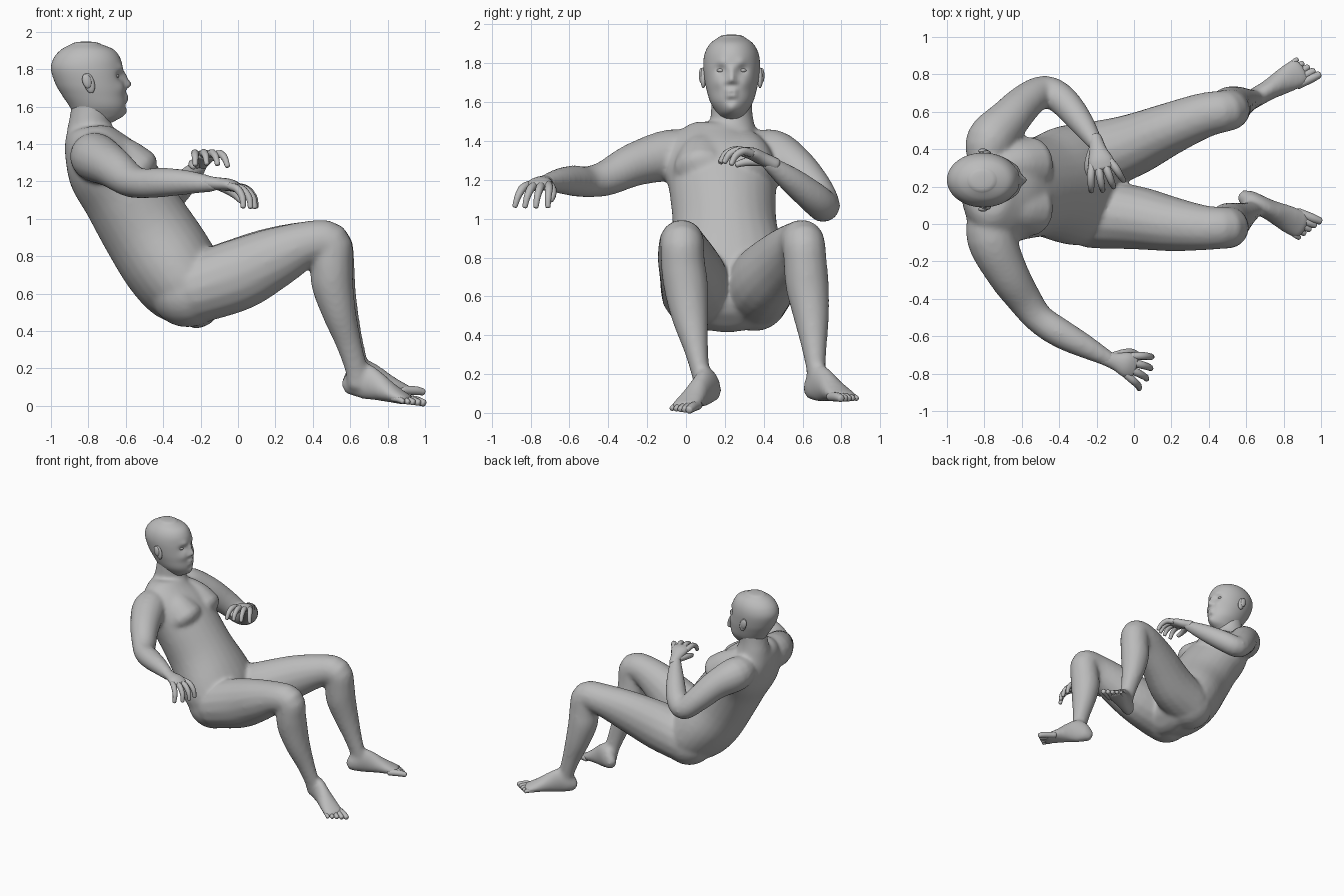
import bpy, bmesh, math
from mathutils import Vector, Matrix

default_cube = bpy.data.objects.get("Cube")
if default_cube:
    bpy.data.objects.remove(default_cube, do_unlink=True)

Y, Z = Vector((0, 1, 0)), Vector((0, 0, 1))
MID = .235  # sideways centre of the head

clay = bpy.data.materials.new("clay_grey")
clay.use_nodes = True
clay.diffuse_color = (.5, .5, .5, 1)
clay.node_tree.nodes["Principled BSDF"].inputs["Base Color"].default_value = clay.diffuse_color


def catmull(p0, p1, p2, p3, t):
    return [(2 * b + (c - a) * t + (2 * a - 5 * b + 4 * c - d) * t * t
             + (3 * b - a - 3 * c + d) * t ** 3) / 2 for a, b, c, d in zip(p0, p1, p2, p3)]


def loft(bm, rings, side, segments=16, steps=4, cap=.6, axis=None):
    """Skin elliptical rings (x, y, z, half width along side, half depth) with round ends."""
    padded = [rings[0], *rings, rings[-1]]
    path = [catmull(*padded[i:i + 4], s / steps)
            for i in range(len(rings) - 1) for s in range(steps)] + [rings[-1]]
    frames = []
    for i, p in enumerate(path):
        before, after = path[max(i - 1, 0)], path[min(i + 1, len(path) - 1)]
        tangent = axis or (Vector(after[:3]) - Vector(before[:3])).normalized()
        u = (side - tangent * side.dot(tangent)).normalized()
        frames.append((Vector(p[:3]), tangent, u, tangent.cross(u), p[3], p[4]))

    def ended(frame, sign):
        c, t, u, v, a, b = frame
        for angle in (.4, .8, 1.2):
            k = math.cos(angle)
            yield c + t * sign * math.sin(angle) * cap * min(a, b), t, u, v, a * k, b * k

    frames = list(ended(frames[0], -1))[::-1] + frames + list(ended(frames[-1], 1))
    loops = []
    for c, t, u, v, a, b in frames:
        turn = [math.tau * j / segments for j in range(segments)]
        loops.append([bm.verts.new(c + u * a * math.cos(w) + v * b * math.sin(w)) for w in turn])
    for low, high in zip(loops, loops[1:]):
        for j in range(segments):
            k = (j + 1) % segments
            bm.faces.new((low[j], low[k], high[k], high[j]))
    bm.faces.new(loops[0][::-1])
    bm.faces.new(loops[-1])


def ball(bm, centre, size, tilt=0):
    place = Matrix.Translation(centre) @ Matrix.Rotation(tilt, 4, 'Y') @ Matrix.Diagonal((*size, 1))
    bmesh.ops.create_uvsphere(bm, u_segments=20, v_segments=12, radius=1, matrix=place)


def finish(bm, name):
    bmesh.ops.recalc_face_normals(bm, faces=bm.faces)
    for face in bm.faces:
        face.smooth = True
    mesh = bpy.data.meshes.new(name)
    bm.to_mesh(mesh)
    bm.free()
    mesh.materials.append(clay)
    obj = bpy.data.objects.new(name, mesh)
    bpy.context.collection.objects.link(obj)
    return obj


def limb(bm, points, side):
    loft(bm, [(*p, p[3]) if len(p) == 4 else p for p in points], side)


# Torso and neck
body = bmesh.new()
loft(body, [
    (-.17, .21, .53, .25, .14), (-.27, .21, .63, .32, .225), (-.37, .21, .765, .315, .25),
    (-.49, .2, .95, .27, .245), (-.61, .19, 1.14, .275, .23), (-.71, .19, 1.28, .3, .213),
    (-.77, .21, 1.39, .25, .165), (-.79, MID, 1.47, .13, .128), (-.79, MID, 1.54, .108, .11),
    (-.78, MID, 1.64, .105, .105)], Y, segments=28)
for sign in (-1, 1):
    # Breast and buttock
    limb(body, [(-.7, .2 + sign * .1, 1.37, .1), (-.62, .2 + sign * .115, 1.31, .13),
                (-.555, .2 + sign * .118, 1.245, .15)], Y)
    ball(body, (-.27, .21 + sign * .14, .605), (.2, .185, .185))

# Arms, from shoulder to wrist
limb(body, [(-.78, .1, 1.34, .1), (-.765, -.07, 1.33, .132), (-.677, -.262, 1.28, .113),
            (-.583, -.408, 1.21, .093), (-.508, -.505, 1.19, .081), (-.4, -.58, 1.195, .08),
            (-.27, -.65, 1.195, .066), (-.12, -.73, 1.185, .04)], Z)
limb(body, [(-.78, .32, 1.34, .1), (-.77, .44, 1.33, .132), (-.67, .558, 1.26, .113),
            (-.57, .66, 1.15, .097), (-.475, .71, 1.065, .085), (-.38, .66, 1.105, .083),
            (-.28, .54, 1.2, .068), (-.2, .42, 1.29, .04)], Z)

# Legs, from hip to ankle
limb(body, [(-.24, .055, .62, .185), (0, .035, .7, .172, .192), (.2, 0, .793, .147, .163),
            (.37, -.02, .865, .122, .124), (.49, -.02, .87, .112, .115), (.5, -.015, .76, .115, .113),
            (.505, 0, .65, .115, .113), (.54, .02, .5, .097, .092), (.59, .05, .34, .066, .07),
            (.63, .075, .2, .047, .06), (.64, .09, .11, .045, .055)], Y)
limb(body, [(-.24, .36, .62, .185), (-.04, .41, .69, .172, .192), (.18, .505, .793, .142, .163),
            (.37, .58, .865, .122, .124), (.49, .605, .87, .112, .115), (.51, .615, .76, .112, .113),
            (.515, .625, .65, .112, .113), (.55, .645, .5, .093, .094), (.6, .66, .34, .066, .07),
            (.64, .67, .2, .047, .06), (.64, .67, .13, .045, .055)], Y)


def foot(name, heel, heading, inner, heel_lift, toe_lift):
    """Foot sole and instep join the body skin; the toes stay separate."""
    d = Vector((math.cos(heading), math.sin(heading), 0))
    s = Z.cross(d) * inner  # towards the big toe

    def at(along, across, height, wide, thick):
        lift = heel_lift + (toe_lift - heel_lift) * along / .4
        return (*(Vector(heel) + d * along + s * across + Z * (height + lift)), wide, thick)

    loft(body, [at(.01, 0, .06, .04, .05), at(.05, 0, .08, .052, .08), at(.1, 0, .1, .053, .1),
                at(.17, 0, .085, .056, .085), at(.25, 0, .06, .07, .058),
                at(.33, 0, .037, .08, .036), at(.37, 0, .028, .074, .027)], s)
    toes = bmesh.new()
    for i in range(5):
        o, r = .055 - i * .027, .024 - .002 * i
        loft(toes, [at(.31, o, .03, r, r), at(.39 - i * .009, o * 1.12, .027, r, r),
                    at(.435 - i * .015, o * 1.2, .019, r * .8, r * .8)], s, segments=10)
    finish(toes, name + "_toes")


foot("right", (.575, .15, 0), -.46, 1, .045, 0)
foot("left", (.58, .635, 0), .53, -1, .05, .055)

# Fuse the trunk, limbs and feet into one soft skin
skin = finish(body, "body")
remesh = skin.modifiers.new("fuse", 'REMESH')
remesh.mode = 'VOXEL'
remesh.voxel_size = .013
remesh.use_smooth_shade = True
soften = skin.modifiers.new("soften", 'SMOOTH')
soften.factor = .5
soften.iterations = 14


def hand(name, wrist, ahead, thumbward, down):
    bm = bmesh.new()
    w, d, s, n = (Vector(v) for v in (wrist, ahead, thumbward, down))

    def at(along, across, drop, wide, thick):
        return (*(w + d * along + s * across + n * drop), wide, thick)

    # Palm and thumb
    loft(bm, [at(-.04, 0, 0, .036, .034), at(.03, 0, 0, .046, .034),
              at(.09, 0, 0, .066, .033), at(.135, 0, .01, .068, .026)], s)
    loft(bm, [at(.02, .025, .01, .025, .025), at(.07, .06, .03, .024, .023),
              at(.11, .078, .055, .02, .02), at(.14, .08, .08, .015, .015)], n, segments=10)
    # Four curled fingers
    for i, length in enumerate((.8, 1, 1.05, .95)):
        o = (i - 1.5) * .034
        loft(bm, [at(.11, o, .005, .021, .021), at(.11 + .06 * length, o * 1.4, .015, .021, .021),
                  at(.11 + .105 * length, o * 1.65, .055, .018, .018),
                  at(.11 + .12 * length, o * 1.8, .105, .014, .014)], s, segments=10)
    finish(bm, name)


hand("right_hand", (-.13, -.725, 1.19), (.94, -.28, -.1), (.28, .95, 0), (-.1, -.1, -1))
hand("left_hand", (-.2, .425, 1.295), (.22, -.9, .42), (-.96, -.22, 0), (.1, -.25, -.95))

# Head, as level rings of height, back, front and half width
head = bmesh.new()
profile = [(1.52, -.85, -.665, .06), (1.55, -.875, -.62, .08), (1.6, -.9, -.6, .11),
           (1.66, -.94, -.6, .128), (1.72, -.975, -.605, .14), (1.8, -1, -.615, .146),
           (1.86, -.985, -.63, .135), (1.905, -.945, -.665, .107), (1.935, -.89, -.735, .065)]
loft(head, [((b + f) / 2, MID, z, w, (f - b) / 2) for z, b, f, w in profile],
     Y, segments=72, steps=8, cap=.2, axis=Z)


def push(across, height, radius, amount):
    """Pull the face forward, or press it in, around one spot."""
    for v in head.verts:
        if v.co.x > -.76:
            gap = ((v.co.y - MID - across) ** 2 + (v.co.z - height) ** 2) / radius ** 2
            v.co.x += amount * math.exp(-gap)


# Brow, sockets, cheeks, nostrils and lips
for sign in (-1, 1):
    push(sign * .055, 1.765, .026, -.02)
    push(sign * .05, 1.805, .025, .009)
    push(sign * .07, 1.7, .03, .008)
    push(sign * .02, 1.705, .014, .01)
    push(sign * .014, 1.657, .016, .011)
    push(sign * .014, 1.632, .016, .01)
# Nose bridge and tip, mouth line and chin
push(0, 1.765, .02, .014)
push(0, 1.735, .018, .02)
push(0, 1.715, .018, .025)
push(0, 1.645, .008, -.006)
push(0, 1.61, .02, -.008)
push(0, 1.57, .028, .012)
finish(head, "head")

# Eyes and ears
for sign, label in ((-1, "right"), (1, "left")):
    eye = bmesh.new()
    ball(eye, (-.651, MID + sign * .055, 1.763), (.016, .022, .011))
    finish(eye, label + "_eye")
    ear = bmesh.new()
    ball(ear, (-.795, MID + sign * .146, 1.725), (.028, .015, .055), -.25)
    ball(ear, (-.808, MID + sign * .156, 1.737), (.024, .013, .04), -.25)
    finish(ear, label + "_ear")
